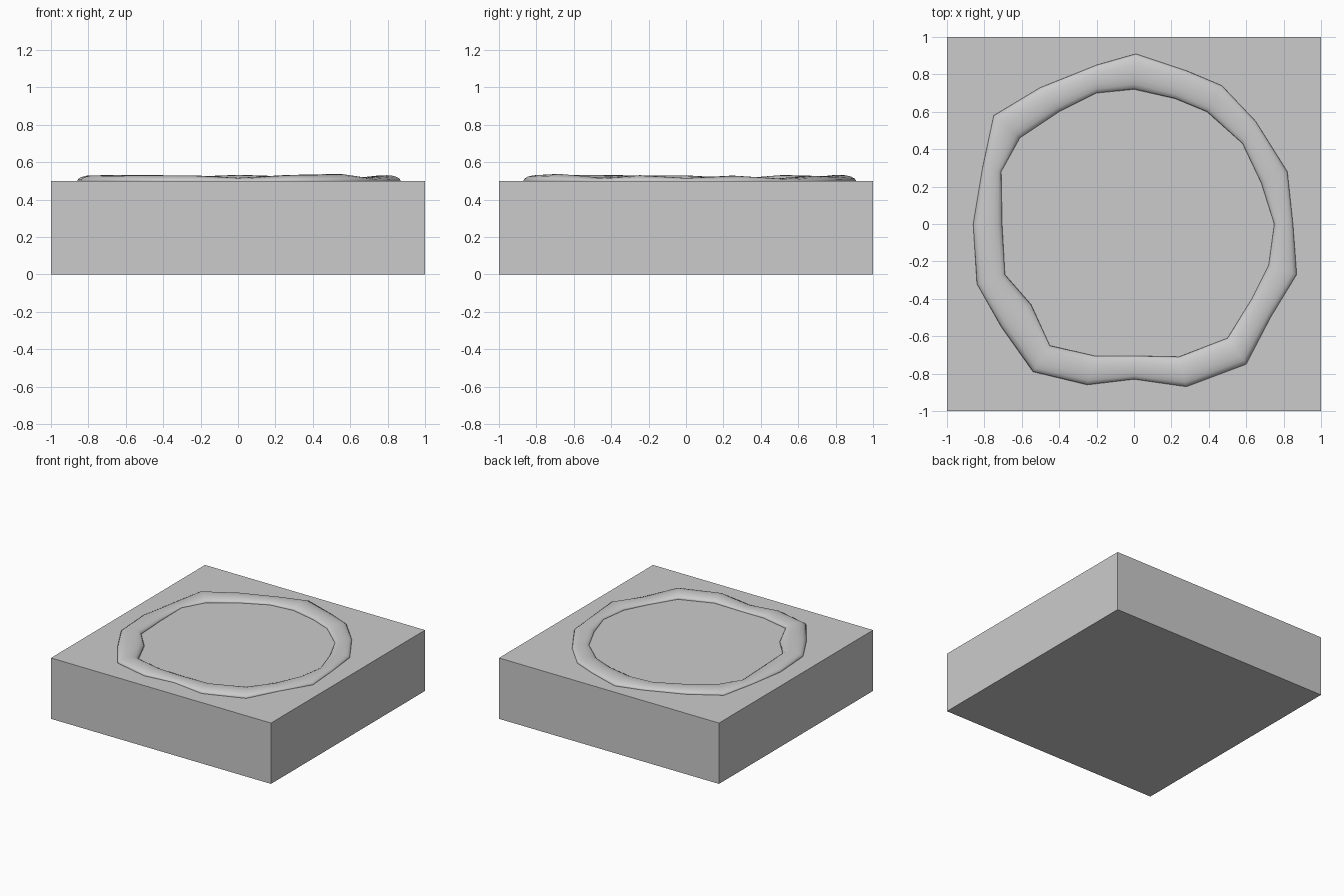
import bpy, bmesh, math

# Square slab
bpy.ops.mesh.primitive_cube_add(size=1, location=(0, 0, 0.25))
slab = bpy.context.object
slab.name = "slab"
slab.scale = (2, 2, 0.5)

# Uneven ring: outer x, y, inner x, y, ridge height above the slab
STATIONS = [
    (0.01, 0.91, 0.00, 0.72, .033), (0.28, 0.82, 0.22, 0.67, .025),
    (0.47, 0.74, 0.39, 0.60, .028), (0.65, 0.55, 0.58, 0.43, .013),
    (0.82, 0.28, 0.68, 0.22, .029), (0.85, 0.00, 0.75, 0.00, .016),
    (0.87, -0.27, 0.72, -0.22, .031), (0.73, -0.50, 0.63, -0.40, .017),
    (0.60, -0.75, 0.50, -0.61, .038), (0.28, -0.87, 0.24, -0.71, .032),
    (0.00, -0.83, 0.00, -0.705, .017), (-0.25, -0.86, -0.21, -0.705, .03),
    (-0.54, -0.79, -0.45, -0.65, .031), (-0.71, -0.55, -0.55, -0.43, .033),
    (-0.84, -0.32, -0.69, -0.27, .03), (-0.86, 0.00, -0.705, 0.00, .03),
    (-0.81, 0.30, -0.71, 0.28, .014), (-0.75, 0.58, -0.61, 0.46, .032),
    (-0.50, 0.73, -0.40, 0.60, .028), (-0.20, 0.85, -0.20, 0.70, .025),
]
STEPS = 8

bm = bmesh.new()
rings = []
for ox, oy, ix, iy, h in STATIONS:
    ring = []
    # Low arch on top
    for k in range(STEPS + 1):
        a = math.pi * k / STEPS
        t = (1 - math.cos(a)) / 2
        ring.append(bm.verts.new((ox + (ix - ox) * t, oy + (iy - oy) * t,
                                  0.5 + h * math.sin(a))))
    # Underside buried in the slab
    for t in (0.8, 0.2):
        ring.append(bm.verts.new((ox + (ix - ox) * t, oy + (iy - oy) * t, 0.46)))
    rings.append(ring)
for i, a in enumerate(rings):
    b = rings[(i + 1) % len(rings)]
    for k in range(len(a)):
        n = (k + 1) % len(a)
        bm.faces.new((a[k], a[n], b[n], b[k]))
bmesh.ops.recalc_face_normals(bm, faces=bm.faces)
mesh = bpy.data.meshes.new("raised_ring")
bm.to_mesh(mesh)
bm.free()
ring_obj = bpy.data.objects.new("raised_ring", mesh)
bpy.context.collection.objects.link(ring_obj)
for p in mesh.polygons:
    p.use_smooth = True
